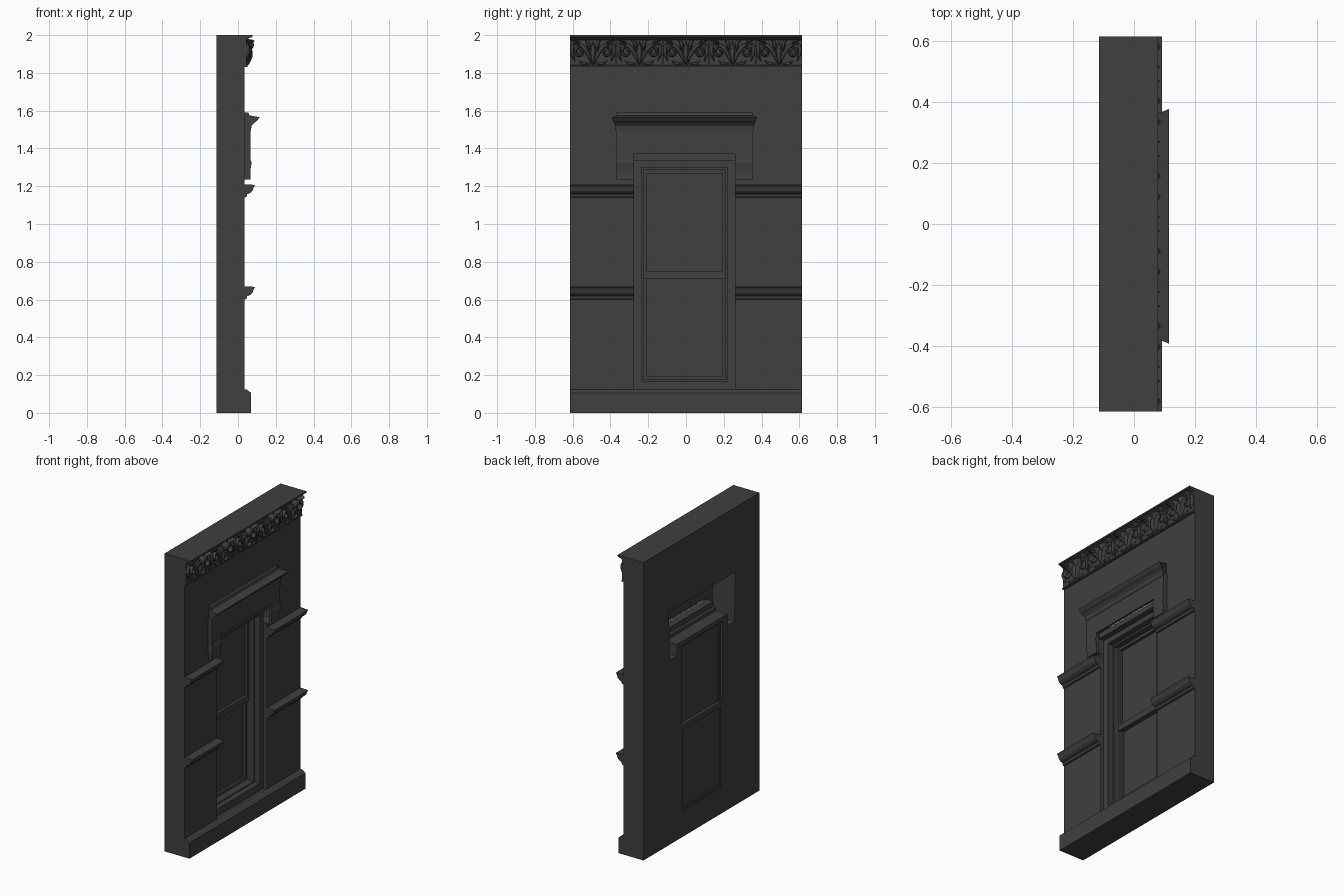
import bpy, bmesh, math
from mathutils import Vector

if "Cube" in bpy.data.objects:
    bpy.data.objects.remove(bpy.data.objects["Cube"], do_unlink=True)

stone = bpy.data.materials.new("dark_grey_stone")
stone.use_nodes = True
GREY = (0.05, 0.05, 0.05, 1)
stone.diffuse_color = GREY
stone.node_tree.nodes["Principled BSDF"].inputs["Base Color"].default_value = GREY

BACK, FACE = -0.115, 0.035      # wall thickness along x
HALF = 0.615                    # half width along y
LEFT, RIGHT = -0.275, 0.26      # window opening


def finish(name, bm):
    bmesh.ops.recalc_face_normals(bm, faces=bm.faces)
    mesh = bpy.data.meshes.new(name)
    bm.to_mesh(mesh)
    bm.free()
    mesh.materials.append(stone)
    obj = bpy.data.objects.new(name, mesh)
    bpy.context.collection.objects.link(obj)
    return obj


def loft(name, ring_a, ring_b):
    """Solid between two matching outlines."""
    bm = bmesh.new()
    a = [bm.verts.new(p) for p in ring_a]
    b = [bm.verts.new(p) for p in ring_b]
    bm.faces.new(a)
    bm.faces.new(b[::-1])
    for i in range(len(a)):
        j = (i + 1) % len(a)
        bm.faces.new((a[i], a[j], b[j], b[i]))
    return finish(name, bm)


def moulding(name, profile, y0, y1, splay=0.0):
    """Profile of (x, z) run along y; splay widens the ends as x grows."""
    def out(x):
        return splay * (x - FACE)
    return loft(name, [(x, y0 - out(x), z) for x, z in profile],
                [(x, y1 + out(x), z) for x, z in profile])


def plate(name, outline, x0, x1):
    """Outline of (y, z) given thickness along x."""
    return loft(name, [(x0, y, z) for y, z in outline], [(x1, y, z) for y, z in outline])


def box(name, x0, x1, y0, y1, z0, z1):
    return plate(name, [(y0, z0), (y1, z0), (y1, z1), (y0, z1)], x0, x1)


def frame(name, x0, x1, y0, y1, z0, z1, side, bottom, top):
    """Four rails around an opening."""
    box(name + "_sill", x0, x1, y0, y1, z0, z0 + bottom)
    box(name + "_head", x0, x1, y0, y1, z1 - top, z1)
    box(name + "_jamb_a", x0, x1, y0, y0 + side, z0 + bottom, z1 - top)
    box(name + "_jamb_b", x0, x1, y1 - side, y1, z0 + bottom, z1 - top)


def cut(obj, cutter):
    mod = obj.modifiers.new("opening", 'BOOLEAN')
    mod.object = cutter
    mod.solver = 'EXACT'
    bpy.context.view_layer.objects.active = obj
    bpy.ops.object.modifier_apply(modifier=mod.name)


# Wall and window head
wall = box("wall", BACK, FACE, -HALF, HALF, 0, 2)
header = plate("window_header", [(-0.365, 1.235), (LEFT, 1.235), (LEFT, 1.37), (RIGHT, 1.37),
                                 (RIGHT, 1.235), (0.35, 1.235), (0.355, 1.51), (-0.37, 1.51)],
               FACE - 0.002, 0.066)
cornice = moulding("header_cornice", [(FACE, 1.49), (0.068, 1.495), (0.072, 1.52), (0.085, 1.535),
                                      (0.1, 1.545), (0.115, 1.565), (0.06, 1.575), (0.055, 1.59),
                                      (FACE, 1.59)], -0.36, 0.345, 0.4)

# Opening through the wall, hollow behind the header
cutter = plate("opening_cutter", [(LEFT, 0.12), (RIGHT, 0.12), (RIGHT, 1.237), (0.335, 1.237),
                                  (0.345, 1.565), (-0.36, 1.565), (-0.35, 1.237), (LEFT, 1.237)],
               -0.3, 0.05)
for part in (wall, header, cornice):
    cut(part, cutter)
bpy.data.objects.remove(cutter, do_unlink=True)

# Header brackets
for name, y0, y1 in (("bracket_a", -0.368, LEFT), ("bracket_b", RIGHT, 0.353)):
    moulding(name, [(0.05, 1.235), (0.058, 1.235), (0.072, 1.325), (0.066, 1.34), (0.05, 1.34)], y0, y1)

# Window casing stepping back to the sashes
box("window_lintel", -0.01, 0.045, LEFT, RIGHT, 1.335, 1.372)
frame("outer_casing", -0.03, 0.008, LEFT, RIGHT, 0.12, 1.337, 0.04, 0.05, 0.037)
frame("inner_casing", BACK, -0.03, LEFT, RIGHT, 0.12, 1.315, 0.05, 0.058, 0.028)
frame("upper_sash", -0.1, -0.065, -0.225, 0.21, 0.71, 1.288, 0.017, 0.04, 0.02)
frame("lower_sash", -0.112, -0.08, -0.225, 0.21, 0.175, 0.75, 0.017, 0.02, 0.035)
box("upper_pane", -0.092, -0.084, -0.215, 0.2, 0.74, 1.28)
box("lower_pane", -0.105, -0.097, -0.215, 0.2, 0.18, 0.73)

# Plinth and belt courses
moulding("plinth", [(FACE, 0), (0.07, 0), (0.07, 0.105), (0.05, 0.122), (FACE, 0.125)], -HALF, HALF)
belt = [(0, 0), (0.01, 0.003), (0.014, 0.018), (0.03, 0.024), (0.042, 0.036),
        (0.047, 0.052), (0.056, 0.067), (0, 0.07)]
for level, z in (("lower", 0.6), ("upper", 1.14)):
    profile = [(FACE + x, z + h) for x, h in belt]
    moulding(level + "_belt_a", profile, -HALF, LEFT)
    moulding(level + "_belt_b", profile, RIGHT, HALF)

# Top frieze band
moulding("frieze_band", [(FACE, 1.83), (0.05, 1.83), (0.05, 1.838), (0.044, 1.842), (0.044, 1.975),
                         (0.06, 1.985), (0.078, 1.99), (0.078, 2), (FACE, 2)], -HALF, HALF)


def leaf(bm, path, width, height):
    """Ridged leaf blade along a path of (y, z) points."""
    rows = []
    for i, p in enumerate(path):
        t = i / (len(path) - 1)
        d = path[min(i + 1, len(path) - 1)] - path[max(i - 1, 0)]
        n = Vector((-d.y, d.x)).normalized()
        swell = math.sin(math.pi * (0.12 + 0.83 * t))
        rows.append([bm.verts.new((0.043 + height * swell * lift, *(p + n * width * swell * k)))
                     for k, lift in ((-1, 0), (-0.6, 0.75), (0, 1), (0.6, 0.75), (1, 0))])
    for a, b in zip(rows, rows[1:]):
        for i in range(4):
            bm.faces.new((a[i], a[i + 1], b[i + 1], b[i]))


def arc(p0, p1, p2, steps=10):
    p0, p1, p2 = Vector(p0), Vector(p1), Vector(p2)
    return [p0 * (1 - t) ** 2 + p1 * 2 * t * (1 - t) + p2 * t * t
            for t in (i / steps for i in range(steps + 1))]


def scroll(cy, cz, radius, start, turns, steps=22):
    return [Vector((cy + radius * (1 - 0.75 * t) * math.cos(start + turns * math.tau * t),
                    cz + radius * (1 - 0.75 * t) * math.sin(start + turns * math.tau * t)))
            for t in (i / steps for i in range(steps + 1))]


# Carved scroll leaves, mirrored within each of five panels
panel = 2 * HALF / 5
for k in range(5):
    centre = -HALF + panel * (k + 0.5)
    bm = bmesh.new()
    blades = [
        (arc((0.008, 0.01), (0.03, 0.11), (0.1, 0.115)), 0.012, 0.03),
        (arc((0.03, 0.065), (0.01, 0.125), (0.045, 0.135)), 0.01, 0.042),
        (arc((0.1, 0.12), (0.125, 0.08), (0.095, 0.02)), 0.01, 0.022),
        (arc((0.02, 0.01), (0.05, 0.0), (0.075, 0.025)), 0.008, 0.018),
        (scroll(0.07, 0.07, 0.032, math.pi, -1.3), 0.008, 0.028),
        (arc((0.07, 0.11), (0.09, 0.14), (0.115, 0.132)), 0.008, 0.044),
    ]
    for side in (-1, 1):
        for path, width, height in blades:
            leaf(bm, [Vector((centre + side * p.x, 1.84 + p.y)) for p in path], width, height)
    leaf(bm, [Vector((centre, 1.845 + 0.012 * i)) for i in range(11)], 0.014, 0.035)
    carving = finish("frieze_leaves_%d" % (k + 1), bm)
    carving.data.shade_smooth()
for k in range(1, 5):
    y = -HALF + panel * k
    box("frieze_divider_%d" % k, 0.04, 0.052, y - 0.004, y + 0.004, 1.838, 1.98)
